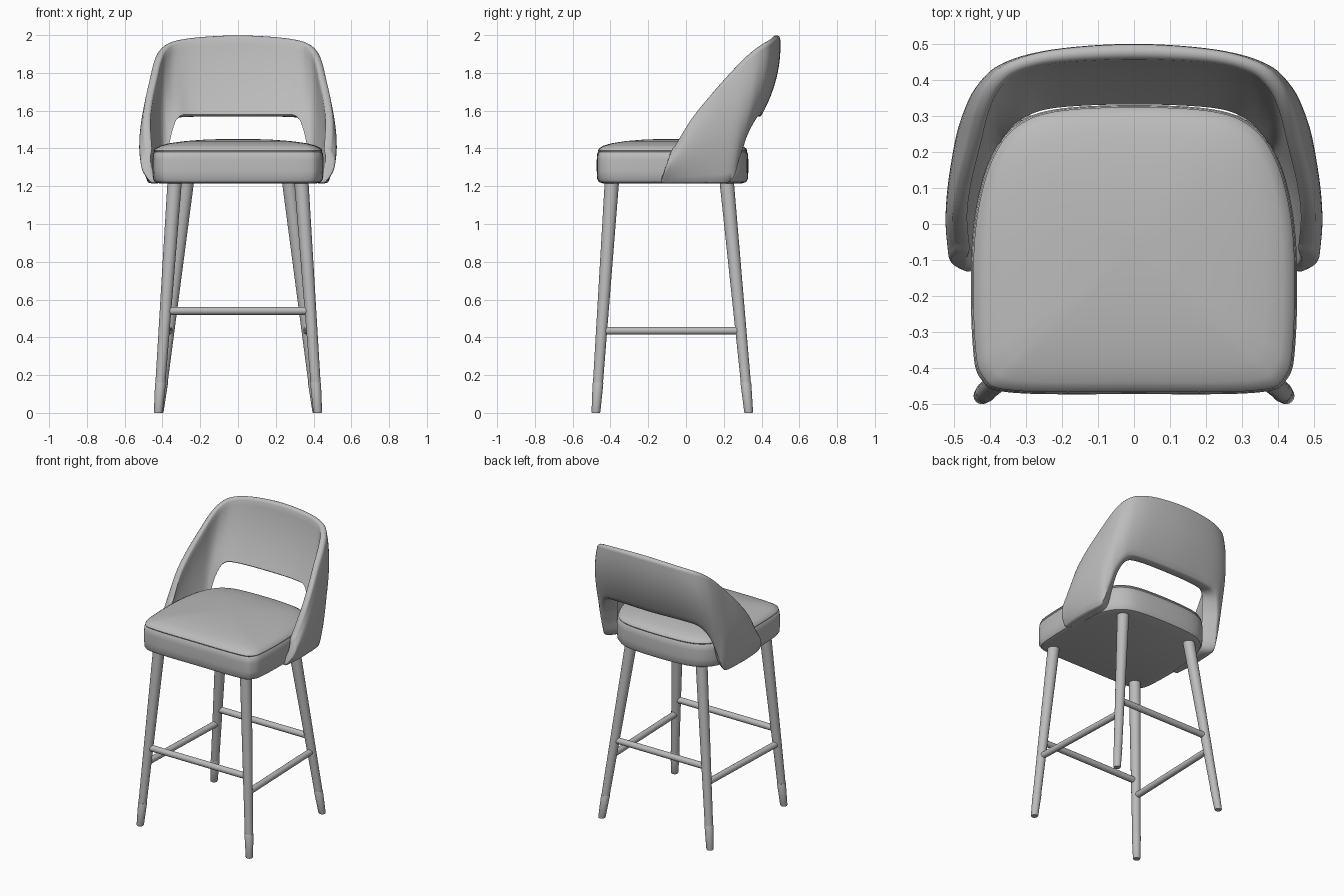
import bpy, bmesh, math
from mathutils import Vector

if "Cube" in bpy.data.objects:
    bpy.data.objects.remove(bpy.data.objects["Cube"])

grey = bpy.data.materials.new("soft grey")
grey.diffuse_color = (0.5, 0.5, 0.5, 1)
grey.use_nodes = True
grey.node_tree.nodes["Principled BSDF"].inputs["Base Color"].default_value = grey.diffuse_color


def catmull(pts, n, closed=False):
    """Smooth curve through points, n samples per span."""
    pts = [Vector(p) for p in pts]
    m, out = len(pts), []
    get = (lambda i: pts[i % m]) if closed else (lambda i: pts[max(0, min(m - 1, i))])
    for i in range(m if closed else m - 1):
        a, b, c, d = get(i - 1), get(i), get(i + 1), get(i + 2)
        for k in range(n):
            t = k / n
            out.append(0.5 * (2 * b + (c - a) * t + (2 * a - 5 * b + 4 * c - d) * t * t
                              + (3 * b - a - 3 * c + d) * t ** 3))
    if not closed:
        out.append(pts[-1])
    return out


def loft(name, rings, angle=40):
    """Skin a stack of equal rings, cap both ends, face everything outward."""
    n = len(rings[0])
    verts = [tuple(v) for r in rings for v in r]
    faces = [(k * n + i, k * n + (i + 1) % n, (k + 1) * n + (i + 1) % n, (k + 1) * n + i)
             for k in range(len(rings) - 1) for i in range(n)]
    faces += [tuple(reversed(range(n))), tuple(range((len(rings) - 1) * n, len(rings) * n))]
    me = bpy.data.meshes.new(name)
    me.from_pydata(verts, [], faces)
    me.materials.append(grey)
    bm = bmesh.new()
    bm.from_mesh(me)
    bmesh.ops.recalc_face_normals(bm, faces=bm.faces)
    bm.to_mesh(me)
    bm.free()
    ob = bpy.data.objects.new(name, me)
    bpy.context.collection.objects.link(ob)
    bpy.ops.object.select_all(action='DESELECT')
    ob.select_set(True)
    bpy.context.view_layer.objects.active = ob
    bpy.ops.object.shade_smooth_by_angle(angle=math.radians(angle))
    return ob


def circle(c, r, u=Vector((1, 0, 0)), v=Vector((0, 1, 0)), n=24):
    return [c + u * r * math.cos(2 * math.pi * i / n) + v * r * math.sin(2 * math.pi * i / n)
            for i in range(n)]


# Seat: rounded outline lofted up, with a seam groove and a crowned top
half = [(.34, -.468, 0), (.425, -.43, 0), (.448, -.33, 0), (.452, -.1, 0), (.435, .06, 0),
        (.395, .19, 0), (.33, .275, 0), (.22, .318, 0)]
outline = catmull([(0, -.472, 0)] + half + [(0, .33, 0)]
                  + [(-x, y, z) for x, y, z in reversed(half)], 6, True)
centre = Vector((0, -.07, 0))
levels = [(.035, 1.215), (.012, 1.222), (.002, 1.24), (0, 1.28), (0, 1.34), (.003, 1.374),
          (.009, 1.382), (.006, 1.388), (.012, 1.4), (.035, 1.414), (.08, 1.427),
          (.16, 1.439), (.26, 1.447), (.38, 1.451)]
loft("seat", [[centre + (p - centre) * (1 - inset / .42) + Vector((0, 0, z))
               for p in outline] for inset, z in levels])

# Backrest: padded cross-sections swept from arm to arm.
# Edges of the outer shell (low, high) and the lower edge of the inner padding.
low = [(.468, -.125, 1.225), (.478, -.02, 1.225), (.478, .1, 1.225), (.464, .235, 1.23),
       (.442, .285, 1.35), (.415, .325, 1.47), (.36, .37, 1.555), (.25, .39, 1.575),
       (0, .4, 1.575)]
high = [(.498, -.065, 1.39), (.505, .025, 1.53), (.493, .12, 1.645), (.467, .23, 1.765),
        (.443, .325, 1.86), (.41, .395, 1.915), (.35, .448, 1.945), (.22, .484, 1.965),
        (0, .499, 1.975)]
inner = [(.425, -.118, 1.225), (.415, -.02, 1.225), (.405, .08, 1.225), (.38, .185, 1.25),
         (.37, .225, 1.37), (.35, .255, 1.485), (.31, .292, 1.57), (.22, .322, 1.58),
         (0, .332, 1.58)]


def both(pts):
    return [(-x, y, z) for x, y, z in pts] + list(reversed(pts))[1:]


def arc(a, b, direction, depth, n=6):
    """Points of a rounded edge strictly between a and b."""
    return [a.lerp(b, (1 - math.cos(math.pi * k / n)) / 2)
            + direction * depth * math.sin(math.pi * k / n) for k in range(1, n)]


ROWS, sections = 12, []
lo, hi, inn = (catmull(both(p), 6) for p in (low, high, inner))
for i, (a, b, c) in enumerate(zip(lo, hi, inn)):
    a.z, c.z = max(a.z, 1.222), max(c.z, 1.222)
    f = 1 - abs(i / (len(lo) - 1) - .5) * 2          # 0 at arm tips, 1 at the middle
    out = Vector((a.x + b.x, (a.y + b.y) * f, 0)).normalized()
    d = b - out * .042 + Vector((0, 0, .008))         # inner upper edge
    up = (b - a).normalized()
    shell = [a.lerp(b, t / ROWS) + out * .12 * (t / ROWS) * (1 - t / ROWS)
             for t in range(ROWS + 1)]
    padding = [d.lerp(c, t / ROWS) + out * .07 * (t / ROWS) * (1 - t / ROWS)
               for t in range(ROWS + 1)]
    sections.append(shell + arc(b, d, up, .02) + padding + arc(c, a, -up, .01))


def tip(section, shrink, forward):
    """Smaller end section that rounds off the arm."""
    mid = sum(section, Vector()) / len(section)
    return [mid + (p - mid) * shrink + Vector((0, -forward, -forward * .2)) for p in section]


def tips(section):
    return [tip(section, s, f) for s, f in ((.7, .012), (.92, .008))]


loft("backrest", tips(sections[0]) + sections + tips(sections[-1])[::-1], 55)

# Legs: splayed and tapered, each with a foot cap
LEGS = {"front": (Vector((.335, -.392, 1.23)), Vector((.422, -.477, 0))),
        "back": (Vector((.27, .215, 1.23)), Vector((.418, .332, 0)))}


def on_leg(end, side, z):
    top, bottom = LEGS[end]
    p = bottom.lerp(top, z / 1.23)
    return Vector((p.x * side, p.y, z))


for end in LEGS:
    for side, word in ((-1, "left"), (1, "right")):
        loft(f"{end}_{word}_leg", [circle(on_leg(end, side, z), r)
                                   for z, r in ((.155, .0265), (1.23, .038))])
        loft(f"{end}_{word}_foot", [circle(on_leg(end, side, z), r) for z, r in
                                    ((0, .021), (.006, .0235), (.156, .0285), (.16, .027))])


# Stretchers: high bars front and back, low bars at the sides
def bar(name, a, b, r=.021):
    d = (b - a).normalized()
    u = d.cross(Vector((0, 0, 1))).normalized()
    v = d.cross(u)
    loft(name, [circle(a, r, u, v, 16), circle(b, r, u, v, 16)])


for end in LEGS:
    bar(f"{end}_stretcher", on_leg(end, -1, .54), on_leg(end, 1, .54))
for side, word in ((-1, "left"), (1, "right")):
    bar(f"{word}_stretcher", on_leg("front", side, .435), on_leg("back", side, .435))
